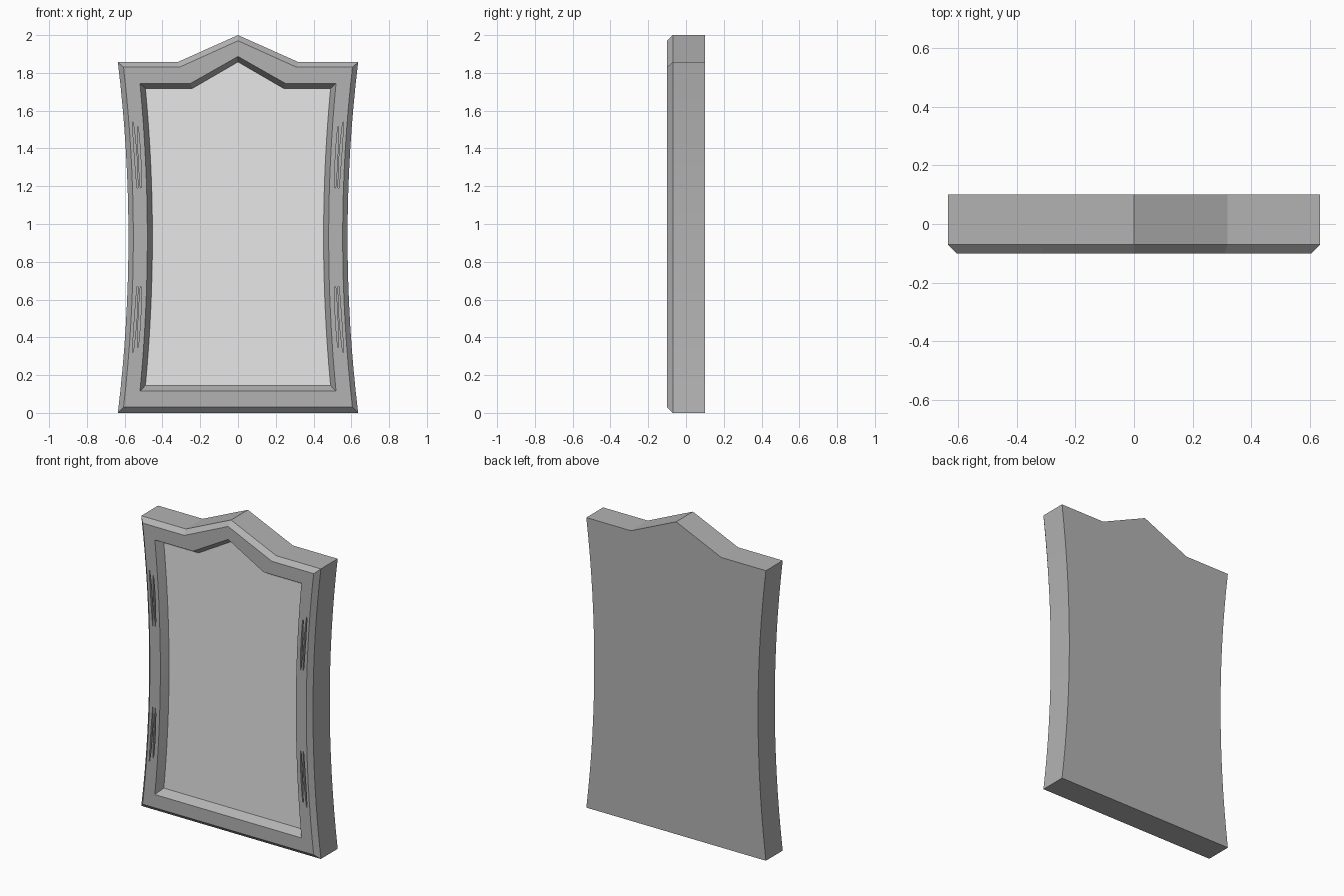
import bpy, bmesh
from math import radians

if "Cube" in bpy.data.objects:
    bpy.data.objects.remove(bpy.data.objects["Cube"])

MID = 0.93    # height of the narrow waist
STEPS = 16    # segments along each curved side


def material(name, grey):
    m = bpy.data.materials.new(name)
    m.use_nodes = True
    colour = (grey, grey, grey, 1)
    m.diffuse_color = colour
    m.node_tree.nodes["Principled BSDF"].inputs["Base Color"].default_value = colour
    return m


frame_grey = material("frame grey", 0.45)
glass_grey = material("mirror light grey", 0.8)


def outline(corner, waist, bottom, top, shoulder, apex):
    """Closed outline in x, z: bowed sides and a pointed crest."""
    right = []
    for i in range(STEPS + 1):
        z = bottom + (top - bottom) * i / STEPS
        t = 2 * i / STEPS - 1
        right.append((waist + (corner - waist) * t * t, z))
    right.append((shoulder, top))
    left = [(-x, z) for x, z in reversed(right)]
    return right + [(0, apex)] + left


def loft(name, rings, mat):
    """Skin a list of (outline, y) rings and cap both ends."""
    bm = bmesh.new()
    loops = [[bm.verts.new((x, y, z)) for x, z in pts] for pts, y in rings]
    n = len(loops[0])
    for a, b in zip(loops, loops[1:]):
        for i in range(n):
            j = (i + 1) % n
            bm.faces.new((a[i], a[j], b[j], b[i]))
    bm.faces.new(loops[0])
    bm.faces.new(loops[-1])
    bmesh.ops.recalc_face_normals(bm, faces=bm.faces)
    mesh = bpy.data.meshes.new(name)
    bm.to_mesh(mesh)
    bm.free()
    mesh.materials.append(mat)
    obj = bpy.data.objects.new(name, mesh)
    bpy.context.collection.objects.link(obj)
    return obj


def activate(obj):
    bpy.ops.object.select_all(action='DESELECT')
    obj.select_set(True)
    bpy.context.view_layer.objects.active = obj


# Frame: back, side wall, outer bevel, front face, inner bevel, recess floor
outer = outline(0.636, 0.58, 0, 1.857, 0.32, 2.0)
front_outer = outline(0.606, 0.554, 0.03, 1.83, 0.31, 1.97)
front_inner = outline(0.519, 0.48, 0.115, 1.745, 0.25, 1.887)
recess = outline(0.49, 0.453, 0.145, 1.717, 0.243, 1.858)
frame = loft("frame", [(outer, 0.1), (outer, -0.07), (front_outer, -0.1),
                       (front_inner, -0.1), (recess, -0.05)], frame_grey)

# Carved slits: slim tapered cutters, two per quarter of the frame
def slit_cutter(side, up, base, bow, far):
    near, n = 0.26, 8
    edges = [[], []]
    for i in range(n + 1):
        d = near + (far - near) * i / n
        x = base + bow * (d / MID) ** 2
        half = 0.002 + 0.004 * (1 - (2 * i / n - 1) ** 2)
        for edge, s in zip(edges, (-1, 1)):
            edge.append((side * (x + s * half), MID + up * d))
    pts = edges[0] + edges[1][::-1]
    return loft("slit_cutter", [(pts, -0.12), (pts, -0.085)], frame_grey)


for side in (-1, 1):
    for up in (-1, 1):
        for base, bow, far in ((0.527, 0.07, 0.61), (0.511, 0.05, 0.585)):
            cutter = slit_cutter(side, up, base, bow, far)
            cutter.hide_render = True
            mod = frame.modifiers.new("slit", 'BOOLEAN')
            mod.operation = 'DIFFERENCE'
            mod.solver = 'EXACT'
            mod.object = cutter
            activate(frame)
            bpy.ops.object.modifier_apply(modifier=mod.name)
            bpy.data.objects.remove(cutter)

activate(frame)
bpy.ops.object.shade_smooth_by_angle(angle=radians(15))

# Mirror panel lying on the recess floor
panel = outline(0.489, 0.452, 0.146, 1.716, 0.243, 1.857)
loft("mirror_panel", [(panel, -0.049), (panel, -0.052)], glass_grey)
